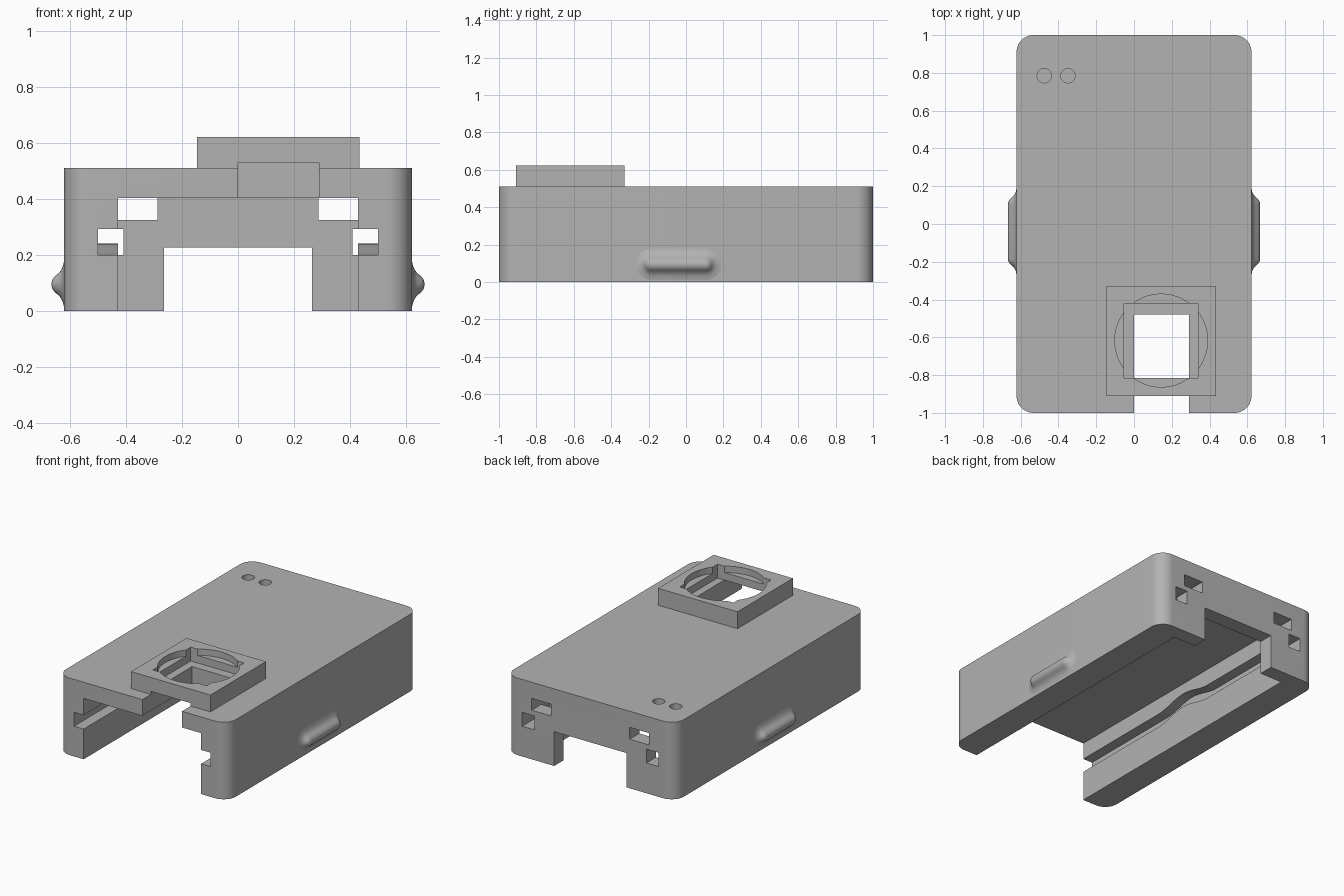
import bpy
import bmesh
import math

cube = bpy.data.objects.get("Cube")
if cube:
    bpy.data.objects.remove(cube, do_unlink=True)

gray = bpy.data.materials.new("plain gray")
gray.use_nodes = True
color = (0.45, 0.45, 0.45, 1)
gray.diffuse_color = color
gray.node_tree.nodes["Principled BSDF"].inputs["Base Color"].default_value = color


def make_object(name, bm):
    bmesh.ops.recalc_face_normals(bm, faces=bm.faces)
    mesh = bpy.data.meshes.new(name)
    bm.to_mesh(mesh)
    bm.free()
    mesh.materials.append(gray)
    obj = bpy.data.objects.new(name, mesh)
    bpy.context.collection.objects.link(obj)
    return obj


def loft(name, rings):
    """Closed solid skinned through rings of equal point count."""
    bm = bmesh.new()
    loops = [[bm.verts.new(p) for p in ring] for ring in rings]
    n = len(loops[0])
    for a, b in zip(loops, loops[1:]):
        for i in range(n):
            j = (i + 1) % n
            bm.faces.new((a[i], a[j], b[j], b[i]))
    bm.faces.new(loops[0])
    bm.faces.new(loops[-1])
    return make_object(name, bm)


def prism(name, outline, z0, z1):
    return loft(name, [[(x, y, z) for x, y in outline] for z in (z0, z1)])


def box(name, x0, x1, y0, y1, z0, z1):
    return prism(name, [(x0, y0), (x1, y0), (x1, y1), (x0, y1)], z0, z1)


def disc(name, x, y, r, z0, z1, n=64):
    angles = [math.tau * i / n for i in range(n)]
    return prism(name, [(x + r * math.cos(a), y + r * math.sin(a)) for a in angles], z0, z1)


def combine(target, other, operation):
    mod = target.modifiers.new(operation.lower(), "BOOLEAN")
    mod.object = other
    mod.operation = operation
    mod.solver = "EXACT"
    bpy.context.view_layer.objects.active = target
    bpy.ops.object.modifier_apply(modifier=mod.name)
    bpy.data.objects.remove(other, do_unlink=True)


def smooth(obj, degrees):
    bpy.ops.object.select_all(action="DESELECT")
    obj.select_set(True)
    bpy.context.view_layer.objects.active = obj
    bpy.ops.object.shade_smooth_by_angle(angle=math.radians(degrees))


# Rounded case body
W, R = 0.622, 0.09
corners = [(1, 1, 0), (-1, 1, 90), (-1, -1, 180), (1, -1, 270)]
outline = []
for sx, sy, start in corners:
    for k in range(13):
        a = math.radians(start + 7.5 * k)
        outline.append((sx * (W - R) + R * math.cos(a), sy * (1 - R) + R * math.sin(a)))
body = prism("case_body", outline, 0, 0.51)

# Raised square collar
combine(body, box("collar", -0.146, 0.435, -0.91, -0.33, 0.49, 0.622), "UNION")

# Main channel, open at the front and below, and the back wall opening
combine(body, box("channel", -0.43, 0.43, -1.1, 0.9, -0.1, 0.403), "DIFFERENCE")
combine(body, box("back_opening", -0.265, 0.265, 0.8, 1.1, -0.1, 0.227), "DIFFERENCE")


# Side grooves that rise around the middle, and the upper back windows
def rise(y):
    t = (y + 0.04) / 0.24
    return 0.02 * (1 + math.cos(math.pi * t)) if abs(t) < 1 else 0


stations = [-1.1] + [-0.28 + 0.02 * i for i in range(25)] + [1.1]
for s in (-1, 1):
    rings = [[(s * x, y, z + rise(y)) for x, z in
              ((0.41, 0.2), (0.5, 0.2), (0.5, 0.292), (0.41, 0.292))] for y in stations]
    combine(body, loft("groove", rings), "DIFFERENCE")
    x0, x1 = sorted((s * 0.288, s * 0.43))
    combine(body, box("window", x0, x1, 0.8, 1.1, 0.325, 0.403), "DIFFERENCE")

# Slot from the front under the collar, and the opening through its top
combine(body, box("front_slot", 0, 0.29, -1.1, -0.48, 0.35, 0.53), "DIFFERENCE")
combine(body, box("collar_hole", 0, 0.29, -0.815, -0.48, 0.35, 0.8), "DIFFERENCE")
combine(body, box("square_seat", -0.052, 0.34, -0.815, -0.42, 0.53, 0.8), "DIFFERENCE")
combine(body, disc("round_seat", 0.144, -0.617, 0.246, 0.58, 0.8), "DIFFERENCE")

# Two small blind holes on top
for x in (-0.475, -0.35):
    combine(body, disc("small_hole", x, 0.785, 0.038, 0.47, 0.7, 32), "DIFFERENCE")
smooth(body, 30)

# Flared grip ridges on both sides: capsule rings with a bell profile
bell = [(0.085, -0.01), (0.085, 0), (0.065, 0.004), (0.05, 0.011), (0.04, 0.019),
        (0.032, 0.029), (0.024, 0.037), (0.014, 0.043), (0.004, 0.045)]
for side, s in (("left", 1), ("right", -1)):
    rings = []
    for d, h in bell:
        ring = []
        for end, start in ((0.105, -90), (-0.185, 90)):
            for k in range(13):
                a = math.radians(start + 15 * k)
                ring.append((s * (W + h), end + d * math.cos(a), 0.095 + d * math.sin(a)))
        rings.append(ring)
    smooth(loft(side + "_grip_ridge", rings), 50)
